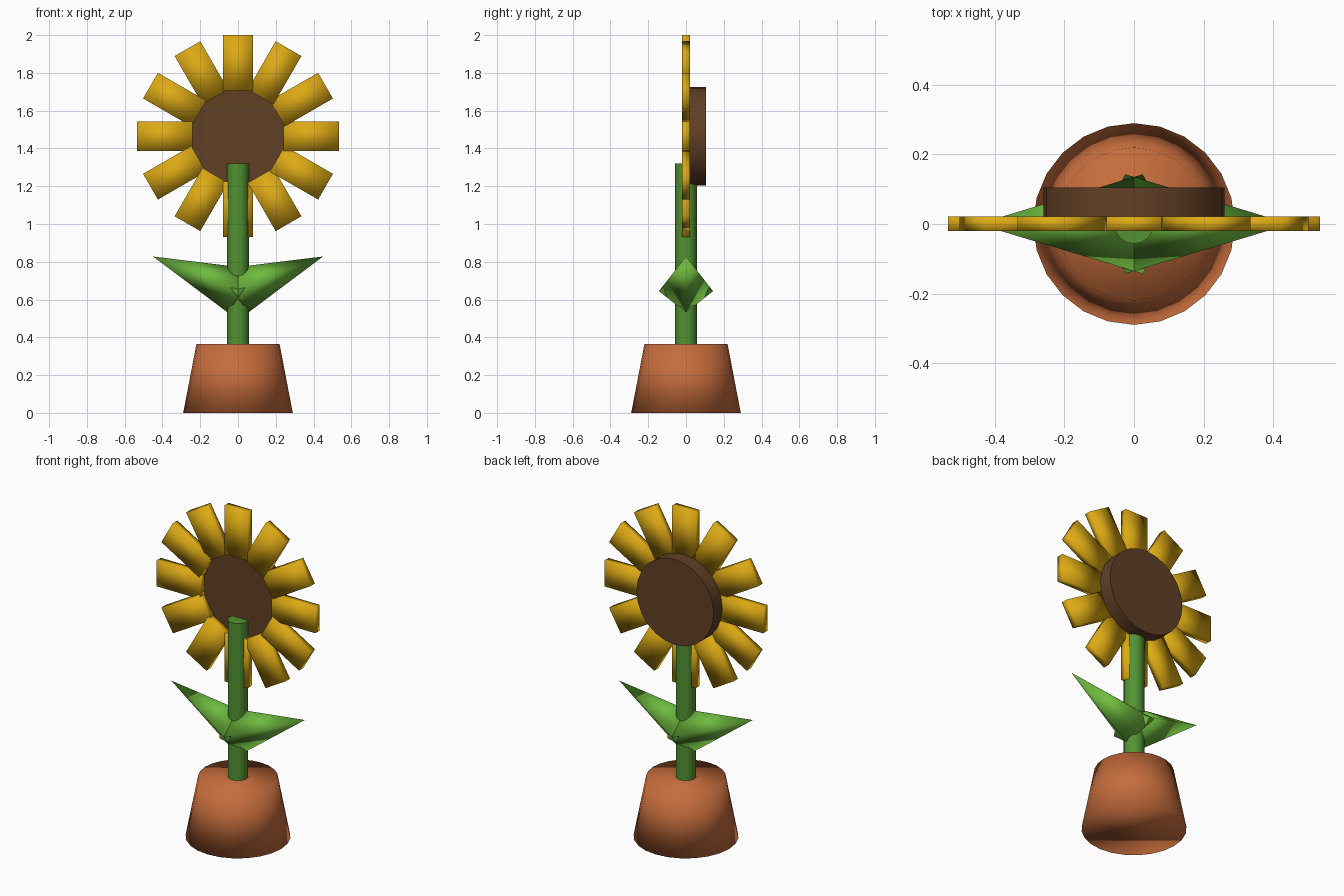
import bpy, bmesh
from math import pi, radians
from mathutils import Matrix, Vector

cube = bpy.data.objects.get("Cube")
if cube:
    bpy.data.objects.remove(cube, do_unlink=True)


def material(name, rgb):
    mat = bpy.data.materials.new(name)
    mat.use_nodes = True
    mat.diffuse_color = (*rgb, 1)
    mat.node_tree.nodes["Principled BSDF"].inputs["Base Color"].default_value = (*rgb, 1)
    return mat


terracotta = material("terracotta", (0.56, 0.15, 0.045))
stem_green = material("stem green", (0.085, 0.29, 0.032))
leaf_green = material("leaf green", (0.16, 0.50, 0.05))
petal_yellow = material("petal yellow", (0.72, 0.40, 0.007))
seed_brown = material("seed brown", (0.12, 0.05, 0.018))


def finish(name, bm, mat, angle=None):
    """Turn a bmesh into a smooth object, with sharp edges above an angle."""
    bmesh.ops.recalc_face_normals(bm, faces=bm.faces)
    mesh = bpy.data.meshes.new(name)
    bm.to_mesh(mesh)
    bm.free()
    mesh.materials.append(mat)
    mesh.shade_smooth()
    obj = bpy.data.objects.new(name, mesh)
    bpy.context.collection.objects.link(obj)
    if angle:
        bpy.ops.object.select_all(action="DESELECT")
        obj.select_set(True)
        bpy.context.view_layer.objects.active = obj
        bpy.ops.object.shade_smooth_by_angle(angle=radians(angle))
    return obj


def frustum(name, mat, r1, r2, depth, centre, sides, turn=0, angle=None):
    bm = bmesh.new()
    place = Matrix.Translation(centre) @ Matrix.Rotation(turn, 4, "X")
    bmesh.ops.create_cone(bm, cap_ends=True, segments=sides, radius1=r1,
                          radius2=r2, depth=depth, matrix=place)
    return finish(name, bm, mat, angle)


HEAD_Z = 1.465

# Pot and stem
frustum("pot", terracotta, 0.29, 0.22, 0.365, (0, 0, 0.1825), 24)
frustum("stem", stem_green, 0.057, 0.057, 0.97, (0, 0, 0.835), 16, angle=40)

# Seed disc, behind the petal ring
frustum("seed_disc", seed_brown, 0.26, 0.26, 0.085, (0, 0.0625, HEAD_Z), 24,
        turn=pi / 2, angle=40)

# Ring of twelve block petals
for i in range(12):
    bm = bmesh.new()
    bmesh.ops.create_cube(bm, size=1)
    bmesh.ops.scale(bm, vec=(0.157, 0.042, 0.295), verts=bm.verts)
    bmesh.ops.translate(bm, vec=(0, 0.001, 0.3875), verts=bm.verts)
    bmesh.ops.transform(bm, verts=bm.verts, matrix=Matrix.Translation((0, 0, HEAD_Z))
                        @ Matrix.Rotation(i * pi / 6, 4, "Y"))
    finish(f"petal_{i + 1}", bm, petal_yellow)

# Pair of slanted four-sided leaves crossing at the stem
for side, name in ((1, "left_leaf"), (-1, "right_leaf")):
    bm = bmesh.new()
    tip = bm.verts.new((0.45 * side, 0, 0.828))
    centre = Vector((-0.025 * side, 0, 0.645))
    down = Vector((0.078 * side, 0, -0.115))
    across = Vector((0, 0.143, 0))
    base = [bm.verts.new(centre + v) for v in (down, across, -down, -across)]
    bm.faces.new(base)
    for a, b in zip(base, base[1:] + base[:1]):
        bm.faces.new((a, b, tip))
    finish(name, bm, leaf_green)
